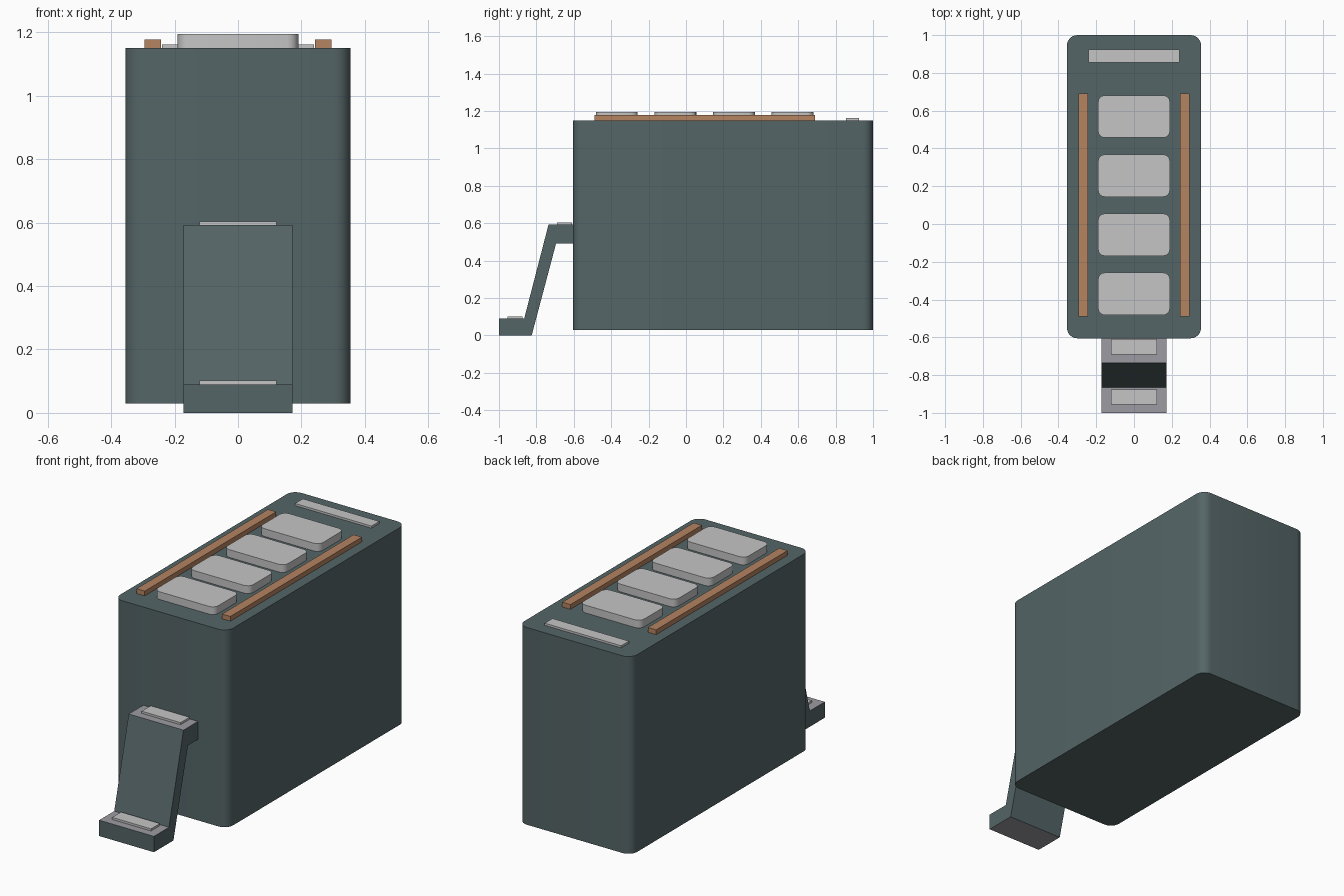
import bpy, bmesh, math

cube = bpy.data.objects.get("Cube")
if cube:
    bpy.data.objects.remove(cube, do_unlink=True)


def material(name, rgb):
    mat = bpy.data.materials.new(name)
    mat.use_nodes = True
    color = (*rgb, 1)
    mat.diffuse_color = color
    mat.node_tree.nodes["Principled BSDF"].inputs["Base Color"].default_value = color
    return mat


slate = material("slate_grey", (0.09, 0.13, 0.135))
light = material("light_grey", (0.56, 0.56, 0.56))
copper = material("copper", (0.46, 0.23, 0.12))
steel = material("steel_grey", (0.33, 0.33, 0.36))


def finish(name, bm, mats, smooth=False):
    bmesh.ops.recalc_face_normals(bm, faces=bm.faces)
    mesh = bpy.data.meshes.new(name)
    bm.to_mesh(mesh)
    bm.free()
    for mat in mats:
        mesh.materials.append(mat)
    obj = bpy.data.objects.new(name, mesh)
    bpy.context.collection.objects.link(obj)
    if smooth:
        bpy.ops.object.select_all(action='DESELECT')
        obj.select_set(True)
        bpy.context.view_layer.objects.active = obj
        bpy.ops.object.shade_smooth_by_angle(angle=math.radians(35))
    return obj


def block(name, x, y, z, mat, radius=0, segments=4):
    """Box from (min, max) ranges, with optional rounded vertical edges."""
    bm = bmesh.new()
    bmesh.ops.create_cube(bm, size=1)
    for v in bm.verts:
        v.co = [(lo + hi) / 2 + c * (hi - lo) for c, (lo, hi) in zip(v.co, (x, y, z))]
    if radius:
        upright = [e for e in bm.edges
                   if abs(e.verts[0].co.z - e.verts[1].co.z) > 0.01]
        bmesh.ops.bevel(bm, geom=upright, offset=radius, segments=segments,
                        profile=0.5, affect='EDGES')
    return finish(name, bm, [mat], radius > 0)


# Main casing
TOP = 1.15
block("casing", (-0.355, 0.355), (-0.605, 1), (0.03, TOP), slate, 0.055, 6)

# Row of rounded pads on the top
for i in range(4):
    y = -0.37 + i * 0.313
    block(f"top_pad_{i + 1}", (-0.19, 0.19), (y - 0.112, y + 0.112),
          (TOP, 1.194), light, 0.035)

# Rails on both sides of the pads
for side, sign in (("left", 1), ("right", -1)):
    block(f"{side}_rail", sorted((sign * 0.243, sign * 0.295)), (-0.49, 0.69),
          (TOP, 1.177), copper)

# Rear strip
block("rear_strip", (-0.24, 0.24), (0.855, 0.925), (TOP, 1.162), light)

# Front step bracket, extruded from its side profile
profile = [(-1, 0), (-0.825, 0), (-0.695, 0.49), (-0.605, 0.49),
           (-0.605, 0.592), (-0.735, 0.592), (-0.865, 0.09), (-1, 0.09)]
bm = bmesh.new()
face = bm.faces.new([bm.verts.new((-0.172, y, z)) for y, z in profile])
ext = bmesh.ops.extrude_face_region(bm, geom=[face])
for item in ext["geom"]:
    if isinstance(item, bmesh.types.BMVert):
        item.co.x = 0.172
bm.normal_update()
for f in bm.faces:
    f.material_index = int(abs(f.normal.z) > 0.9)
finish("step_bracket", bm, [slate, steel])

# Tread plates on the two steps
for name, y, z in (("upper_tread", -0.69, 0.592), ("lower_tread", -0.955, 0.09)):
    block(name, (-0.122, 0.122), (y, y + 0.08), (z, z + 0.012), light)
